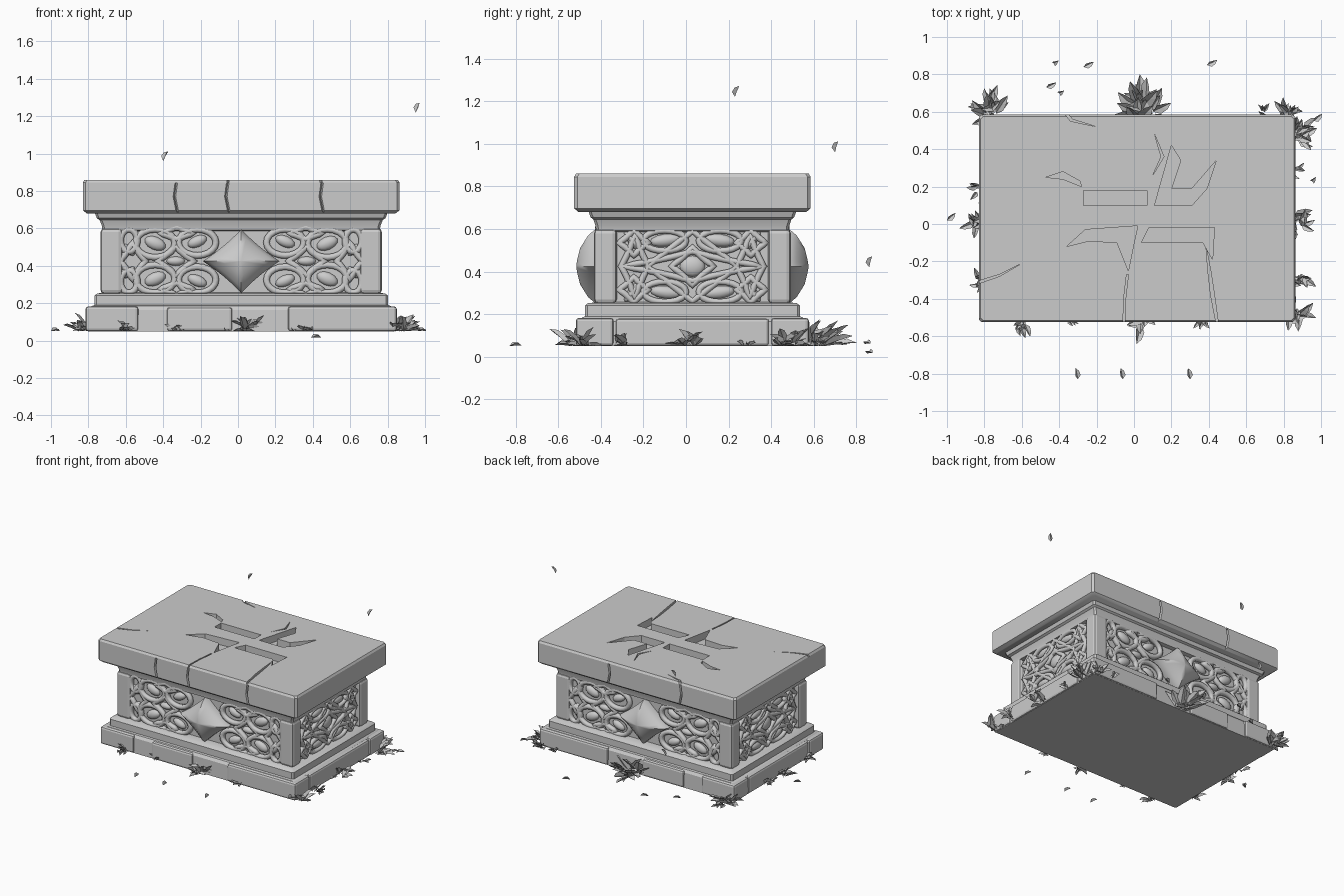
import bpy, bmesh, math, random
from mathutils import Vector, Matrix, Euler

if "Cube" in bpy.data.objects:
    bpy.data.objects.remove(bpy.data.objects["Cube"])

random.seed(4)
CX, CY, CZ = 0.017, 0.03, 0.425


def finish(bm, name, smooth=None, fix=True):
    if fix:
        bmesh.ops.recalc_face_normals(bm, faces=bm.faces)
    me = bpy.data.meshes.new(name)
    bm.to_mesh(me)
    bm.free()
    if smooth:
        for p in me.polygons:
            p.use_smooth = True
        me.set_sharp_from_angle(angle=math.radians(smooth))
    ob = bpy.data.objects.new(name, me)
    bpy.context.collection.objects.link(ob)
    return ob


def skin(bm, rings):
    """Bridge closed rings of points and cap both ends."""
    vs = [[bm.verts.new(p) for p in r] for r in rings]
    n = len(vs[0])
    for a, b in zip(vs, vs[1:]):
        for i in range(n):
            j = (i + 1) % n
            bm.faces.new((a[i], a[j], b[j], b[i]))
    bm.faces.new(vs[0])
    bm.faces.new(vs[-1])


def rect_loft(name, profile, cham=0.012):
    """Stack of chamfered rectangles: (z, half x, half y)."""
    bm = bmesh.new()
    rings = []
    for z, hx, hy in profile:
        c = cham
        pts = [(hx, -hy + c), (hx, hy - c), (hx - c, hy), (-hx + c, hy),
               (-hx, hy - c), (-hx, -hy + c), (-hx + c, -hy), (hx - c, -hy)]
        rings.append([(CX + x, CY + y, z) for x, y in pts])
    skin(bm, rings)
    return finish(bm, name, 30)


def box(name, x0, x1, y0, y1, z0, z1, bev=0.012):
    bm = bmesh.new()
    skin(bm, [[(x0, y0, z), (x1, y0, z), (x1, y1, z), (x0, y1, z)] for z in (z0, z1)])
    ob = finish(bm, name)
    m = ob.modifiers.new("bevel", 'BEVEL')
    m.width, m.segments = bev, 2
    return ob


# stepped base, body core, cornice
rect_loft("base_moulding", [(0.05, .82, .535), (.165, .818, .532), (.185, .80, .518), (.19, .785, .505),
                            (.24, .785, .505), (.252, .77, .49), (.258, .72, .43)])
rect_loft("body_core", [(0.24, .715, .425), (.62, .715, .425)])
rect_loft("cornice", [(0.585, .72, .43), (.592, .742, .452), (.615, .745, .455), (.645, .757, .465),
                      (.655, .772, .478), (.69, .785, .49)])

# corner posts and slightly proud plinth stones, mirrored
for sx in (-1, 1):
    for sy in (-1, 1):
        xs = sorted((CX + sx * .635, CX + sx * .752))
        ys = sorted((CY + sy * .355, CY + sy * .462))
        box("corner_post", *xs, *ys, .25, .60, .02)
        inner = .25 if sx > 0 else .55
        xs = sorted((CX + sx * inner, CX + sx * .832))
        ys = sorted((CY + sy * .37, CY + sy * .547))
        box("plinth_corner_stone", *xs, *ys, .05, .183, .015)
    xs = sorted((CX + sx * .70, CX + sx * .829))
    box("plinth_side_stone", *xs, CY - .36, CY + .36, .05, .18, .015)
for sy in (-1, 1):
    ys = sorted((CY + sy * .45, CY + sy * .545))
    box("plinth_middle_stone", -.38, -.03, *ys, .05, .178, .015)

# lid slab with broken recesses and cracks
slab = rect_loft("lid_slab", [(.68, .825, .535), (.697, .847, .555), (.845, .847, .555), (.86, .838, .546)], .015)
recesses = [
    [(-.27, .10), (.07, .10), (.07, .18), (-.27, .18)],
    [(.11, .10), (.31, .10), (.39, .19), (.44, .34), (.31, .19), (.20, .19), (.25, .34), (.20, .42)],
    [(-.36, -.12), (-.24, -.09), (-.09, -.1), (-.03, -.25), (.0, -.1), (.02, -.01), (-.26, -.03)],
    [(.04, -.10), (.08, -.02), (.43, -.02), (.42, -.19), (.37, -.10)],
    [(-.47, .25), (-.38, .28), (-.29, .23), (-.28, .20), (-.38, .24)],
]
cracks = [
    [(.385, -.12), (.41, -.25), (.43, -.38), (.455, -.56), (.445, -.56), (.41, -.38), (.395, -.25)],
    [(-.04, -.27), (-.055, -.40), (-.06, -.56), (-.05, -.56), (-.045, -.40), (-.03, -.27)],
    [(-.85, -.31), (-.72, -.27), (-.60, -.21), (-.72, -.28), (-.85, -.325)],
    [(.11, .48), (.16, .36), (.10, .26), (.145, .36)],
    [(-.36, .60), (-.33, .56), (-.2, .52), (-.34, .55), (-.38, .60)],
]
edge_cuts = [(-.33, -.525), (-.055, -.525), (.45, -.525), (-.36, .585), (.25, .585)]
bm = bmesh.new()
for poly in recesses:
    skin(bm, [[(x, y, z) for x, y in poly] for z in (.805, .9)])
for poly in cracks:
    skin(bm, [[(x, y, z) for x, y in poly] for z in (.845, .9)])
for x, y in edge_cuts:
    d = .018 if y < 0 else -.018
    skin(bm, [[(x - .014 + k, y - d, z), (x + .014 + k, y - d, z), (x + k, y + d, z)]
              for z, k in ((.66, .012), (.77, -.01), (.843, 0))])
cutter = finish(bm, "lid_crack_cutter")
cutter.hide_render = True
cutter.hide_set(True)
m = slab.modifiers.new("cracks", 'BOOLEAN')
m.operation, m.solver, m.use_self, m.object = 'DIFFERENCE', 'EXACT', True, cutter


# relief carving: (u, v, depth) on each panel mapped to space
def mapper(axis, s):
    if axis == 'y':
        return lambda u, v, d: Vector((CX + u, CY + s * (.425 + d), CZ + v))
    return lambda u, v, d: Vector((CX + s * (.715 + d), CY + u, CZ + v))


def ellipse(u, v, a, b, n=20):
    return [(u + a * math.cos(t * math.tau / n), v + b * math.sin(t * math.tau / n)) for t in range(n)]


def star(u, v, a, b, k=.42, n=6):
    """Four pointed outline with concave sides."""
    pts = []
    tips = [(a, 0), (0, b), (-a, 0), (0, -b)]
    for i in range(4):
        p, q = tips[i], tips[(i + 1) % 4]
        c = ((p[0] + q[0]) * k, (p[1] + q[1]) * k)
        for j in range(n):
            t = j / n
            pts.append(tuple(w + (1 - t) ** 2 * p[e] + 2 * t * (1 - t) * c[e] + t * t * q[e]
                             for e, w in ((0, u), (1, v))))
    return pts


def tracery(name, put, loops, radius):
    cu = bpy.data.curves.new(name, 'CURVE')
    cu.dimensions = '3D'
    cu.bevel_depth, cu.bevel_resolution = radius, 1
    for loop in loops:
        sp = cu.splines.new('POLY')
        sp.points.add(len(loop) - 1)
        for p, (u, v) in zip(sp.points, loop):
            p.co = (*put(u, v, .012), 1)
        sp.use_cyclic_u = True
    bpy.context.collection.objects.link(bpy.data.objects.new(name, cu))


def buds(name, put, items):
    bm = bmesh.new()
    for u, v, a, b, tilt in items:
        vs = bmesh.ops.create_uvsphere(bm, u_segments=12, v_segments=8, radius=1)['verts']
        c, s = math.cos(tilt), math.sin(tilt)
        for w in vs:
            x, y = w.co.x * a, w.co.y * b
            w.co = put(u + x * c - y * s, v + x * s + y * c, w.co.z * .026)
    finish(bm, name, 60)


for s in (-1, 1):
    # long sides: rows of scroll rings with buds, diamond boss
    put = mapper('y', s)
    loops, items = [], []
    for a in (-1, 1):
        for b in (-1, 1):
            loops += [ellipse(a * .46, b * .095, .105, .075), ellipse(a * .235, b * .1, .10, .07),
                      star(a * .345, b * .15, .09, .035), ellipse(a * .6, b * .11, .045, .06)]
            items += [(a * .46, b * .095, .06, .035, a * b * .4), (a * .235, b * .105, .055, .03, -a * b * .4),
                      (a * .6, b * .06, .04, .02, a * b * .8)]
        loops += [star(a * .35, 0, .10, .08), star(a * .58, 0, .07, .10)]
        items.append((a * .35, 0, .05, .025, 0))
    tracery("long_side_scrolls", put, loops, .02)
    buds("long_side_buds", put, items)
    bm = bmesh.new()
    skin(bm, [[put(u * k, v * k, d) for u, v in star(0, 0, .205, .17, .44)]
              for k, d in ((1, -.01), (1, .035), (.85, .065), (.5, .102), (.2, .115), (.03, .12))])
    finish(bm, "diamond_boss", 50)

    # short sides: concave diamonds, lattice and leaves
    put = mapper('x', s)
    loops = [star(0, 0, .10, .09), star(0, 0, .21, .165, .5), star(0, 0, .34, .07, .4)]
    items = [(0, 0, .06, .05, 0)]
    for a in (-1, 1):
        loops += [star(a * .27, 0, .065, .15)]
        for b in (-1, 1):
            loops += [ellipse(a * .13, b * .12, .10, .048), star(a * .275, b * .11, .07, .06)]
            items += [(a * .125, b * .122, .075, .03, -a * b * .12), (a * .28, b * .12, .06, .022, a * b * .9)]
    tracery("short_side_lattice", put, loops, .017)
    buds("short_side_leaves", put, items)


# leaves: folded pointed blades
def leaf(bm, pos, rot, L, W):
    mat = Matrix.Translation(pos) @ rot.to_matrix().to_4x4()
    pts = [(0, 0, 0), (.35 * L, W, .015), (.75 * L, W * .7, .012), (L, 0, -.004),
           (.75 * L, -W * .7, .012), (.35 * L, -W, .015), (.5 * L, 0, 0)]
    v = [bm.verts.new(mat @ Vector(p)) for p in pts]
    for i in range(6):
        bm.faces.new((v[6], v[(i + 1) % 6], v[i]))
        

tufts = [(-.76, .60, 120, 20, .13), (.06, .60, 90, 28, .17), (.68, .59, 90, 5, .07), (.82, .58, 70, 12, .10),
         (.87, .48, 10, 14, .12), (.87, .28, 0, 3, .07), (.86, .02, 0, 12, .12), (.87, -.28, 0, 9, .11),
         (.86, -.46, -20, 12, .12), (.36, -.51, -80, 6, .07), (.05, -.51, -90, 14, .14),
         (-.34, -.51, -90, 5, .06), (-.60, -.51, -90, 9, .09), (-.81, -.30, 180, 9, .08),
         (-.83, .01, 180, 10, .11), (-.82, .19, 180, 6, .08)]
bm = bmesh.new()
for x, y, ang, n, L in tufts:
    for i in range(n):
        az = math.radians(ang + random.uniform(-85, 85))
        el = math.radians(random.uniform(2, 55))
        p = Vector((x + random.uniform(-.3, .3) * L, y + random.uniform(-.3, .3) * L, .05))
        size = L * random.uniform(.6, 1)
        leaf(bm, p, Euler((random.uniform(-.5, .5), -el, az)), size, size * .2)
finish(bm, "leaf_tufts", fix=False)

loose = [(.95, .23, 1.24), (-.40, .70, .98), (-.43, .86, .44), (-.27, .84, .06), (.39, .85, .015),
         (-.47, .73, .055), (-.30, -.83, .05), (-.06, -.83, .05), (.30, -.83, .05), (-1.0, .02, .05), (.96, .55, .05)]
bm = bmesh.new()
for x, y, z in loose:
    tilt = -1.1 if z > .3 else -.1
    az = math.radians(40 if abs(x) > .9 else (100 if y < -.7 else 25))
    leaf(bm, Vector((x, y, z - (.02 if z > .3 else 0))), Euler((.3, tilt, az)), .06, .015)
finish(bm, "loose_leaves", fix=False)
